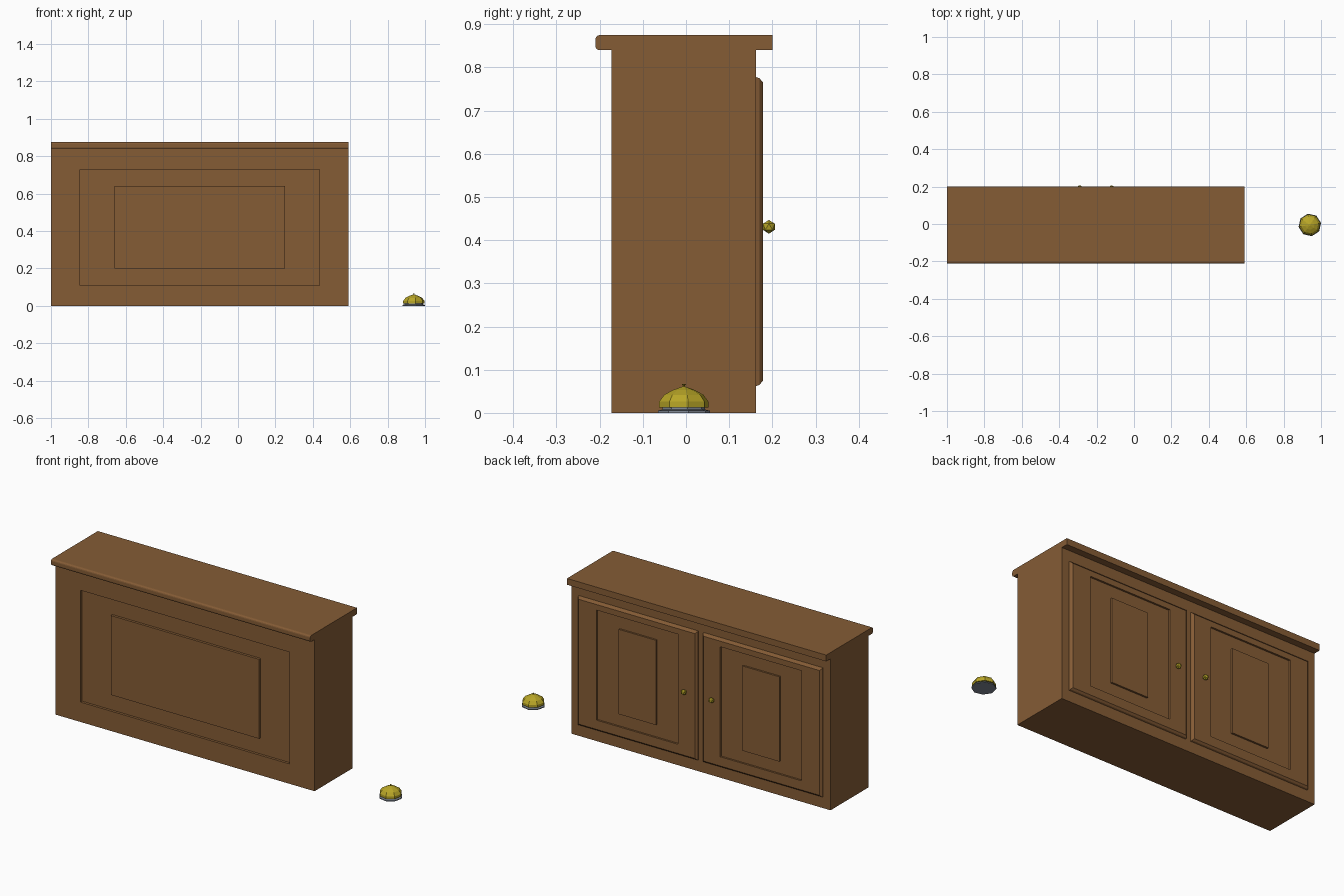
import bpy, bmesh, math
from mathutils import Matrix

if "Cube" in bpy.data.objects:
    bpy.data.objects.remove(bpy.data.objects["Cube"])


def material(name, rgb):
    m = bpy.data.materials.new(name)
    m.diffuse_color = (*rgb, 1)
    m.use_nodes = True
    m.node_tree.nodes["Principled BSDF"].inputs["Base Color"].default_value = m.diffuse_color
    return m


WOOD = material("wood", (0.235, 0.107, 0.036))
BRASS = material("brass", (0.48, 0.38, 0.02))
STEEL = material("steel", (0.22, 0.25, 0.30))


def finish(bm, name, mat):
    bmesh.ops.recalc_face_normals(bm, faces=bm.faces)
    mesh = bpy.data.meshes.new(name)
    bm.to_mesh(mesh)
    bm.free()
    mesh.materials.append(mat)
    obj = bpy.data.objects.new(name, mesh)
    bpy.context.collection.objects.link(obj)
    return obj


def loft(name, rings, mat):
    """Join equal-length point rings and cap both ends."""
    bm = bmesh.new()
    loops = [[bm.verts.new(p) for p in ring] for ring in rings]
    n = len(loops[0])
    for a, b in zip(loops, loops[1:]):
        for i in range(n):
            j = (i + 1) % n
            bm.faces.new((a[i], a[j], b[j], b[i]))
    bm.faces.new(loops[0])
    bm.faces.new(loops[-1])
    return finish(bm, name, mat)


def rect(cx, cz, hx, hz, y):
    return [(cx - hx, y, cz - hz), (cx + hx, y, cz - hz),
            (cx + hx, y, cz + hz), (cx - hx, y, cz + hz)]


def lathe(name, profile, mat, x, y, sides=8, turn=10):
    angles = [math.radians(turn + 360 * i / sides) for i in range(sides)]
    return loft(name, [[(x + r * math.cos(a), y + r * math.sin(a), z)
                        for a in angles] for r, z in profile], mat)


CX = -0.205

# Cabinet body with a sunken frame and raised centre on the front
loft("cabinet_body", [
    rect(CX, 0.42, 0.795, 0.42, 0.162),
    rect(CX, 0.42, 0.795, 0.42, -0.172),
    rect(CX, 0.42, 0.64, 0.31, -0.172),
    rect(CX, 0.42, 0.64, 0.31, -0.158),
    rect(CX, 0.42, 0.455, 0.22, -0.158),
    rect(CX, 0.42, 0.455, 0.22, -0.172)], WOOD)

# Counter top with a rounded front edge
r = 0.01
edge = [(0.2, 0.84), (0.2, 0.875)]
for start, cz in ((90, 0.875 - r), (180, 0.84 + r)):
    for k in range(4):
        a = math.radians(start + 30 * k)
        edge.append((-0.21 + r + r * math.cos(a), cz + r * math.sin(a)))
loft("counter_top", [[(x, y, z) for y, z in edge] for x in (-1.0, 0.59)], WOOD)

# Pair of panelled doors and their knobs on the back
for side, label in ((-1, "left"), (1, "right")):
    x = CX + side * 0.3825
    px = CX + side * 0.379
    loft(label + "_door", [
        rect(x, 0.42, 0.367, 0.358, 0.162),
        rect(x, 0.42, 0.365, 0.355, 0.170),
        rect(x, 0.42, 0.356, 0.346, 0.178),
        rect(px, 0.43, 0.25, 0.305, 0.178),
        rect(px, 0.43, 0.25, 0.305, 0.168),
        rect(px, 0.43, 0.114, 0.235, 0.168),
        rect(px, 0.43, 0.114, 0.235, 0.178)], WOOD)
    bm = bmesh.new()
    bmesh.ops.create_icosphere(bm, subdivisions=1, radius=0.016,
                               matrix=Matrix.Translation((CX + side * 0.085, 0.192, 0.431)))
    finish(bm, label + "_knob", BRASS)

# Service bell standing beside the cabinet
BX, BY = 0.94, -0.005
lathe("bell_base", [(0.061, 0), (0.061, 0.005), (0.050, 0.008), (0.050, 0.012)], STEEL, BX, BY)
lathe("bell_dome", [(0.058, 0.012), (0.058, 0.026), (0.046, 0.042),
                    (0.026, 0.053), (0.003, 0.061)], BRASS, BX, BY)
lathe("bell_button", [(0.002, 0.058), (0.002, 0.062), (0.005, 0.067)], BRASS, BX, BY)
